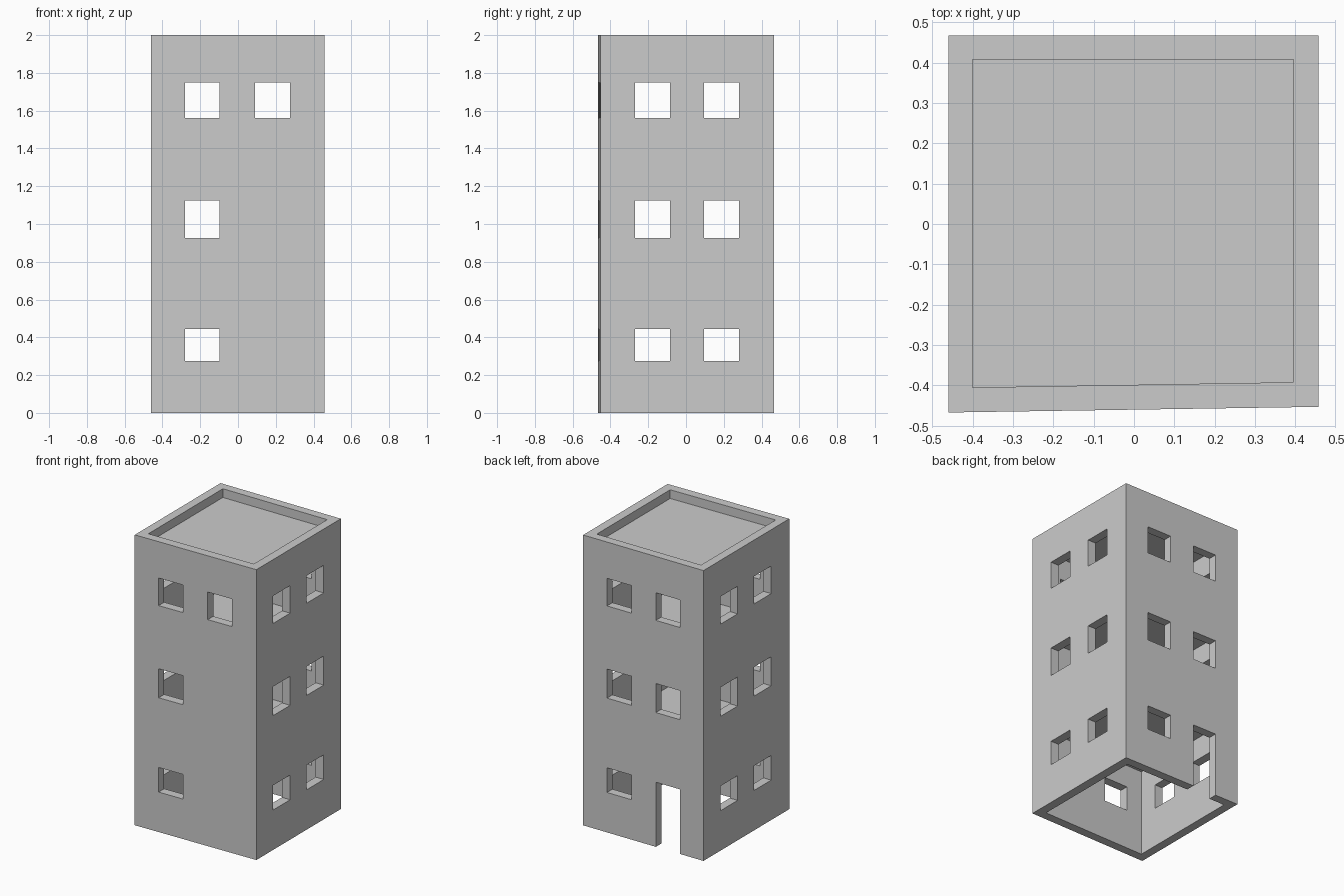
import bpy, bmesh

if "Cube" in bpy.data.objects:
    bpy.data.objects.remove(bpy.data.objects["Cube"])

W = 0.06                                   # wall thickness
OUTER = [(-0.46, -0.467), (0.457, -0.453), (0.457, 0.467), (-0.46, 0.467)]
INNER = [(-0.40, -0.405), (0.395, -0.392), (0.395, 0.407), (-0.40, 0.407)]


def prism(name, outline, z0, z1):
    """Extrude a plan outline between two heights."""
    bm = bmesh.new()
    low = [bm.verts.new((x, y, z0)) for x, y in outline]
    high = [bm.verts.new((x, y, z1)) for x, y in outline]
    bm.faces.new(low[::-1])
    bm.faces.new(high)
    n = len(outline)
    for i in range(n):
        j = (i + 1) % n
        bm.faces.new((low[i], low[j], high[j], high[i]))
    mesh = bpy.data.meshes.new(name)
    bm.to_mesh(mesh)
    bm.free()
    ob = bpy.data.objects.new(name, mesh)
    bpy.context.collection.objects.link(ob)
    return ob


tower = prism("tower", OUTER, 0, 2)


def cut(outline, z0, z1):
    """Carve a prism out of the tower."""
    cutter = prism("cutter", outline, z0, z1)
    cutter.hide_render = True
    mod = tower.modifiers.new("cut", 'BOOLEAN')
    mod.operation = 'DIFFERENCE'
    mod.solver = 'EXACT'
    mod.object = cutter
    bpy.context.view_layer.objects.active = tower
    bpy.ops.object.modifier_apply(modifier=mod.name)
    bpy.data.objects.remove(cutter)


def rect(x0, x1, y0, y1):
    return [(x0, y0), (x1, y0), (x1, y1), (x0, y1)]


# Three rooms (lowest open below) and the recessed roof
for z0, z1 in [(-0.1, 0.60), (0.65, 1.26), (1.31, 1.90), (1.94, 2.1)]:
    cut(INNER, z0, z1)

LEVELS = [(0.275, 0.445), (0.925, 1.125), (1.56, 1.75)]

for level, (z0, z1) in enumerate(LEVELS):
    # Side windows, through both side walls
    for y0, y1 in [(-0.27, -0.085), (0.095, 0.28)]:
        cut(rect(-0.6, 0.6, y0, y1), z0, z1)
    # Left column: front window and back window, door on the ground floor
    cut(rect(-0.28, -0.097, -0.6, -0.2), z0, z1)
    cut(rect(-0.28, -0.097, 0.2, 0.6), z0 if level else -0.1, z1)
    # Right column: back on every floor, front only at the top
    cut(rect(0.09, 0.275, 0.2, 0.6), z0, z1)
    if level == 2:
        cut(rect(0.09, 0.275, -0.6, -0.2), z0, z1)
